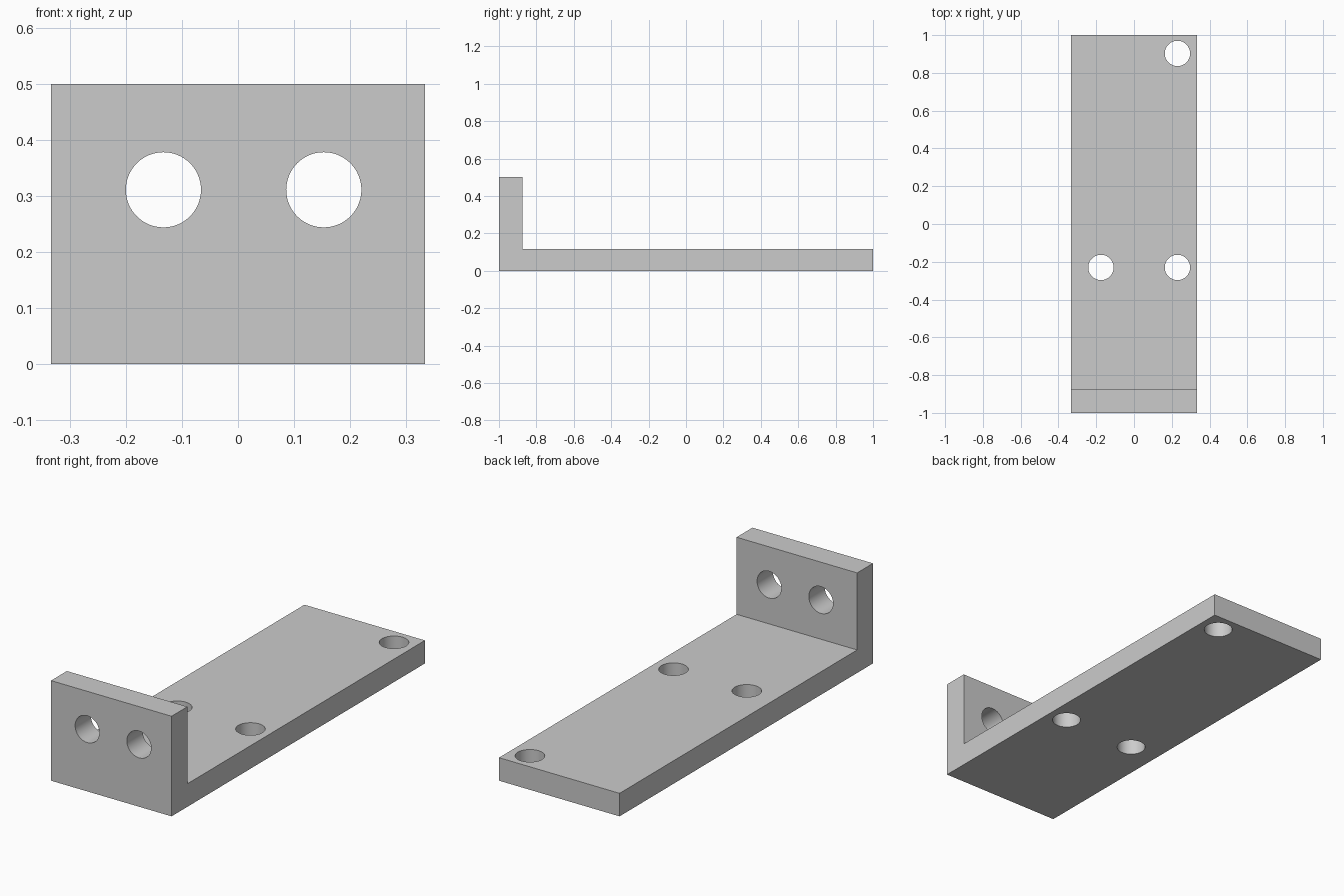
import bpy
import math

default_cube = bpy.data.objects.get("Cube")
if default_cube:
    bpy.data.objects.remove(default_cube, do_unlink=True)

HALF_WIDTH = 0.333
HEIGHT = 0.5
BASE_THICKNESS = 0.115
FLANGE_THICKNESS = 0.125
HOLE_RADIUS = 0.067

grey = bpy.data.materials.new("light grey metal")
grey.use_nodes = True
colour = (0.6, 0.6, 0.6, 1)
grey.diffuse_color = colour
grey.node_tree.nodes["Principled BSDF"].inputs["Base Color"].default_value = colour


def extrude_profile(name, profile, half_width):
    """Solid made by sweeping a (y, z) profile along x."""
    n = len(profile)
    verts = [(x, y, z) for x in (-half_width, half_width) for y, z in profile]
    faces = [tuple(reversed(range(n))), tuple(range(n, 2 * n))]
    faces += [(i, (i + 1) % n, (i + 1) % n + n, i + n) for i in range(n)]
    mesh = bpy.data.meshes.new(name)
    mesh.from_pydata(verts, [], faces)
    mesh.materials.append(grey)
    obj = bpy.data.objects.new(name, mesh)
    bpy.context.collection.objects.link(obj)
    return obj


def drill(target, location, tilt=0.0):
    """Cut a round through hole; a tilt of zero drills vertically."""
    bpy.ops.mesh.primitive_cylinder_add(
        vertices=64, radius=HOLE_RADIUS, depth=0.3,
        location=location, rotation=(tilt, 0, 0))
    cutter = bpy.context.object
    cutter.name = "hole_cutter"
    cutter.hide_render = True
    cutter.data.materials.append(grey)
    cut = target.modifiers.new("hole", "BOOLEAN")
    cut.operation = "DIFFERENCE"
    cut.solver = "EXACT"
    cut.object = cutter
    bpy.context.view_layer.objects.active = target
    bpy.ops.object.modifier_apply(modifier=cut.name)
    bpy.data.objects.remove(cutter, do_unlink=True)


# L-shaped plate with an upright front flange
inner_y = -1 + FLANGE_THICKNESS
bracket = extrude_profile("angle_bracket", [
    (-1, 0), (1, 0), (1, BASE_THICKNESS), (inner_y, BASE_THICKNESS),
    (inner_y, HEIGHT), (-1, HEIGHT)], HALF_WIDTH)

# Two holes through the flange
for x in (-0.133, 0.153):
    drill(bracket, (x, -1 + FLANGE_THICKNESS / 2, 0.311), math.pi / 2)

# Three holes through the base
for x, y in ((-0.175, -0.23), (0.23, -0.23), (0.23, 0.903)):
    drill(bracket, (x, y, BASE_THICKNESS / 2))

# Round hole walls with crisp rims and corners
bpy.ops.object.select_all(action="DESELECT")
bracket.select_set(True)
bpy.context.view_layer.objects.active = bracket
bpy.ops.object.shade_smooth_by_angle(angle=math.radians(30))
